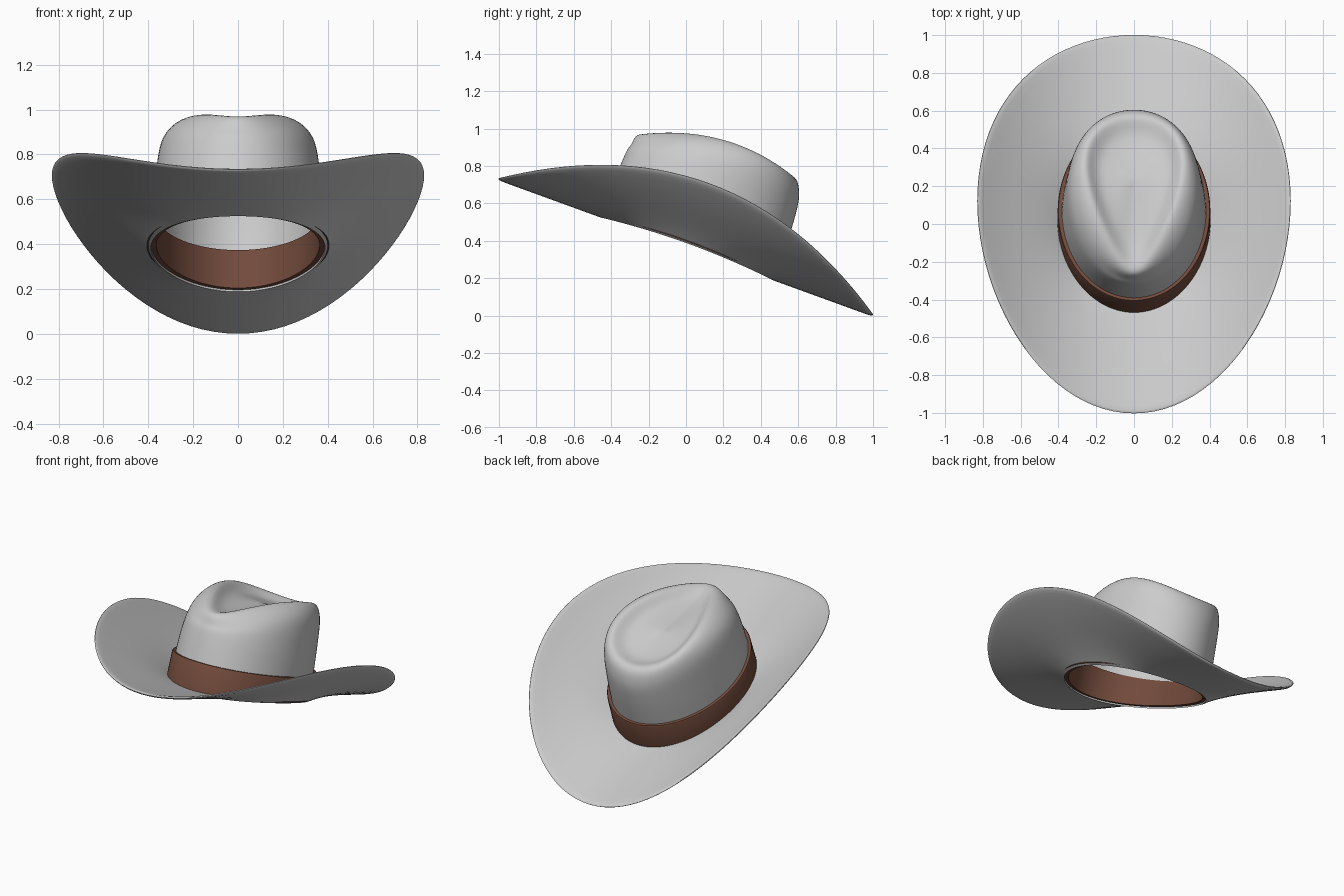
import bpy
import math
from mathutils import Matrix, Vector

if "Cube" in bpy.data.objects:
    bpy.data.objects.remove(bpy.data.objects["Cube"])

N = 96
# The hat leans back: its own frame is tilted about x and lifted
TILT = Matrix.Translation((0, 0, 0.4)) @ Matrix.Rotation(math.radians(-20), 4, 'X')


def loft(name, sections, closed=False, cap=None):
    """Skin one cross-section per angle around the hat; cap closes it at a point."""
    rows = len(sections[0])
    verts = [TILT @ Vector(p) for s in sections for p in s]
    faces = []
    for i in range(N):
        a, b = i * rows, (i + 1) % N * rows
        for j in range(rows if closed else rows - 1):
            k = (j + 1) % rows
            faces.append((a + j, b + j, b + k, a + k))
        if cap:
            faces.append((a + rows - 1, b + rows - 1, N * rows))
    if cap:
        verts.append(TILT @ Vector(cap))
    mesh = bpy.data.meshes.new(name)
    mesh.from_pydata(verts, [], faces)
    obj = bpy.data.objects.new(name, mesh)
    bpy.context.collection.objects.link(obj)
    bpy.context.view_layer.objects.active = obj
    obj.select_set(True)
    bpy.ops.object.mode_set(mode='EDIT')
    bpy.ops.mesh.select_all(action='SELECT')
    if closed:
        bpy.ops.mesh.normals_make_consistent(inside=False)
    bpy.ops.object.mode_set(mode='OBJECT')
    bpy.ops.object.shade_smooth_by_angle(angle=math.radians(40))
    obj.select_set(False)
    return obj


def spline(pts, steps):
    """Catmull-Rom curve through the points."""
    p = [pts[0] * 2 - pts[1]] + pts + [pts[-1] * 2 - pts[-2]]
    out = []
    for i in range(1, len(p) - 2):
        a, b, c, d = p[i - 1:i + 3]
        for k in range(steps):
            t = k / steps
            out.append(0.5 * (2 * b + (c - a) * t + (2 * a - 5 * b + 4 * c - d) * t * t
                              + (3 * b - a - 3 * c + d) * t ** 3))
    return out


angles = [2 * math.pi * i / N for i in range(N)]


def head(a, inset=0.0):
    """Head oval in the hat's own frame."""
    return (0.4 - inset) * math.cos(a), 0.02 + (0.505 - inset) * math.sin(a)


# Brim: wide oval, sides curled up, thin rounded edge
def brim_section(a):
    x0, y0 = head(a, 0.012)
    x1, y1 = 0.83 * math.cos(a), 0.01 + 1.066 * math.sin(a)
    ts = [0, 0.04, 0.1, 0.18, 0.28, 0.4, 0.52, 0.64, 0.76, 0.86, 0.94, 0.98, 0.995]

    def point(t, side):
        x, y = x0 + (x1 - x0) * t, y0 + (y1 - y0) * t
        w = -0.03 + 0.36 * (x / 0.83) ** 2 - 0.05 * math.cos(a) ** 2 * (1 - t) ** 4
        return x, y, w + side * 0.009 * min(1, math.sqrt((1 - t) / 0.03))

    return [point(t, 1) for t in ts] + [point(1, 0)] + [point(t, -1) for t in reversed(ts)]


loft("brim", [brim_section(a) for a in angles], closed=True)


# Crown: upright wall, teardrop ridge and sunken top
def crown_section(a):
    c, s = math.cos(a), math.sin(a)
    bx, by = head(a, 0.012)
    ridge = Vector((0.25 * c * (1 + 0.35 * s), 0.42 * s, 0))
    ridge.z = 0.578 - 0.5 * (ridge.y - 0.08) ** 2
    wall = Vector((bx * 0.955, by * 0.985, 0.3))
    shoulder = ridge.lerp(wall, 0.72)
    shoulder.z = ridge.z - 0.075
    mid = Vector((0, 0.08, 0.505))
    dent = ridge.lerp(mid, 0.35)
    dent.z = ridge.z * 0.5 + mid.z * 0.5 - 0.02
    return spline([Vector((bx, by, 0.03)), wall, shoulder, ridge, dent, mid], 7)


crown = loft("crown", [crown_section(a) for a in angles], cap=(0, 0.08, 0.505))
shell = crown.modifiers.new("thickness", 'SOLIDIFY')
shell.thickness = 0.012
shell.offset = -1


# Band: leather ring wrapping the crown base inside and out
def band_section(a):
    low = -0.03 + 0.03 * math.cos(a) ** 2
    corners = [(-0.006, low), (-0.004, 0.142), (0, 0.15), (0.036, 0.15), (0.036, low)]
    return [(*head(a, inset), w) for inset, w in corners]


band = loft("hat_band", [band_section(a) for a in angles], closed=True)
leather = bpy.data.materials.new("brown_leather")
leather.diffuse_color = (0.17, 0.07, 0.045, 1)
leather.use_nodes = True
leather.node_tree.nodes["Principled BSDF"].inputs["Base Color"].default_value = leather.diffuse_color
band.data.materials.append(leather)
